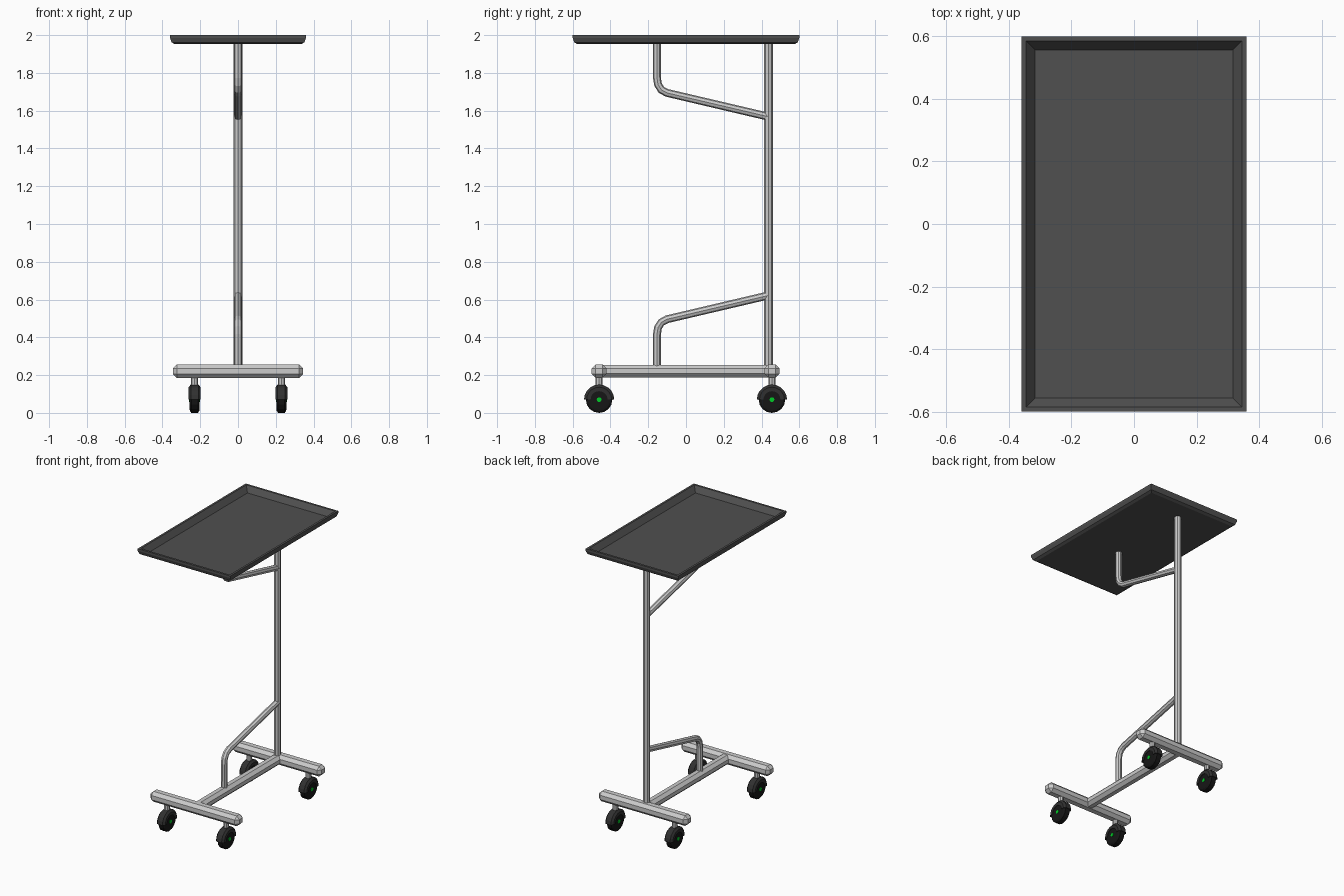
import bpy, bmesh, math
from mathutils import Vector, Matrix

if "Cube" in bpy.data.objects:
    bpy.data.objects.remove(bpy.data.objects["Cube"])


def material(name, rgb):
    m = bpy.data.materials.new(name)
    m.diffuse_color = (*rgb, 1)
    m.use_nodes = True
    m.node_tree.nodes["Principled BSDF"].inputs["Base Color"].default_value = m.diffuse_color
    return m


TRAY = material("dark grey", (0.08, 0.08, 0.08))
RUBBER = material("black rubber", (0.008, 0.008, 0.008))
COVER = material("charcoal", (0.03, 0.03, 0.03))
GREEN = material("green", (0.0, 0.6, 0.02))


def finish(bm, name, mat=None):
    bmesh.ops.recalc_face_normals(bm, faces=bm.faces[:])
    me = bpy.data.meshes.new(name)
    bm.to_mesh(me)
    bm.free()
    ob = bpy.data.objects.new(name, me)
    bpy.context.collection.objects.link(ob)
    if mat:
        me.materials.append(mat)
    return ob


def tube(name, pts, radius):
    """Eight-sided tube along a path."""
    cu = bpy.data.curves.new(name, 'CURVE')
    cu.dimensions = '3D'
    cu.bevel_depth = radius
    cu.bevel_resolution = 2
    cu.use_fill_caps = True
    sp = cu.splines.new('POLY')
    sp.points.add(len(pts) - 1)
    for p, co in zip(sp.points, pts):
        p.co = (*co, 1)
    sp.use_smooth = False
    ob = bpy.data.objects.new(name, cu)
    bpy.context.collection.objects.link(ob)


def bar(name, size, loc, chamfer):
    """Box with every edge chamfered."""
    bm = bmesh.new()
    bmesh.ops.create_cube(bm, size=1)
    bmesh.ops.scale(bm, vec=size, verts=bm.verts)
    bmesh.ops.bevel(bm, geom=bm.edges[:], offset=chamfer, segments=1, affect='EDGES')
    bmesh.ops.translate(bm, vec=loc, verts=bm.verts)
    finish(bm, name)


def revolve(name, profile, loc, mat, steps, angle=2 * math.pi, closed=False):
    """Turn an (x, radius) profile about the x axis, starting at +y."""
    bm = bmesh.new()
    full = angle > 6
    n = steps if full else steps + 1
    rings = []
    for i in range(n):
        a = angle * i / steps
        rings.append([bm.verts.new((x + loc[0], r * math.cos(a) + loc[1], r * math.sin(a) + loc[2]))
                      for x, r in profile])
    k = len(profile)
    for i in range(steps):
        a, b = rings[i], rings[(i + 1) % n]
        for j in range(k if closed else k - 1):
            j2 = (j + 1) % k
            bm.faces.new((a[j], a[j2], b[j2], b[j]))
    if full and not closed:
        bm.faces.new([r[0] for r in rings])
        bm.faces.new([r[-1] for r in rings])
    if closed and not full:
        bm.faces.new(rings[0])
        bm.faces.new(rings[-1])
    return finish(bm, name, mat)


# Tray: stacked rectangles from underside, over the rim, down to the floor
bm = bmesh.new()
loops = []
for hx, hy, z in [(0.335, 0.575, 1.952), (0.352, 0.592, 1.962), (0.36, 0.6, 1.985),
                  (0.36, 0.6, 2.0), (0.345, 0.585, 2.0), (0.316, 0.556, 1.962)]:
    loops.append([bm.verts.new((sx * hx, sy * hy, z))
                  for sx, sy in ((-1, -1), (1, -1), (1, 1), (-1, 1))])
for a, b in zip(loops, loops[1:]):
    for i in range(4):
        j = (i + 1) % 4
        bm.faces.new((a[i], a[j], b[j], b[i]))
bm.faces.new(loops[0])
bm.faces.new(loops[-1])
finish(bm, "tray", TRAY)

# Upright post and the two bent braces, mirrored about z = 1.095
tube("post", [(0, 0.437, 0.22), (0, 0.437, 1.955)], 0.023)
path = [(-0.154, 1.955), (-0.154, 1.775), (-0.148, 1.738), (-0.13, 1.71), (-0.1, 1.694), (0.437, 1.568)]
tube("upper_brace", [(0, y, z) for y, z in path], 0.021)
tube("lower_brace", [(0, y, 2.19 - z) for y, z in path], 0.021)

# H-shaped base
bar("base_spine", (0.07, 0.92, 0.066), (0, 0, 0.221), 0.02)
for label, y in (("front", -0.46), ("rear", 0.455)):
    bar(label + "_base_bar", (0.69, 0.078, 0.072), (0, y, 0.221), 0.021)
    # Casters: stem, wheel, open fender and green axle cap
    for side, x in (("left", -0.23), ("right", 0.23)):
        tag = label + "_" + side
        c = (x, y, 0.07)
        tube(tag + "_stem", [(x, y, 0.135), (x, y, 0.2)], 0.018)
        revolve(tag + "_wheel", [(-0.026, 0.05), (-0.025, 0.06), (-0.017, 0.07),
                                 (0.017, 0.07), (0.025, 0.06), (0.026, 0.05)], c, RUBBER, 16)
        revolve(tag + "_fender", [(-0.032, 0.045), (-0.032, 0.066), (-0.02, 0.08), (0.02, 0.08),
                                  (0.032, 0.066), (0.032, 0.045), (0.028, 0.045), (0.028, 0.064),
                                  (0.018, 0.075), (-0.018, 0.075), (-0.028, 0.064), (-0.028, 0.045)],
                c, COVER, 10, math.pi, True)
        revolve(tag + "_axle", [(-0.029, 0.013), (0.029, 0.013)], c, GREEN, 10)
